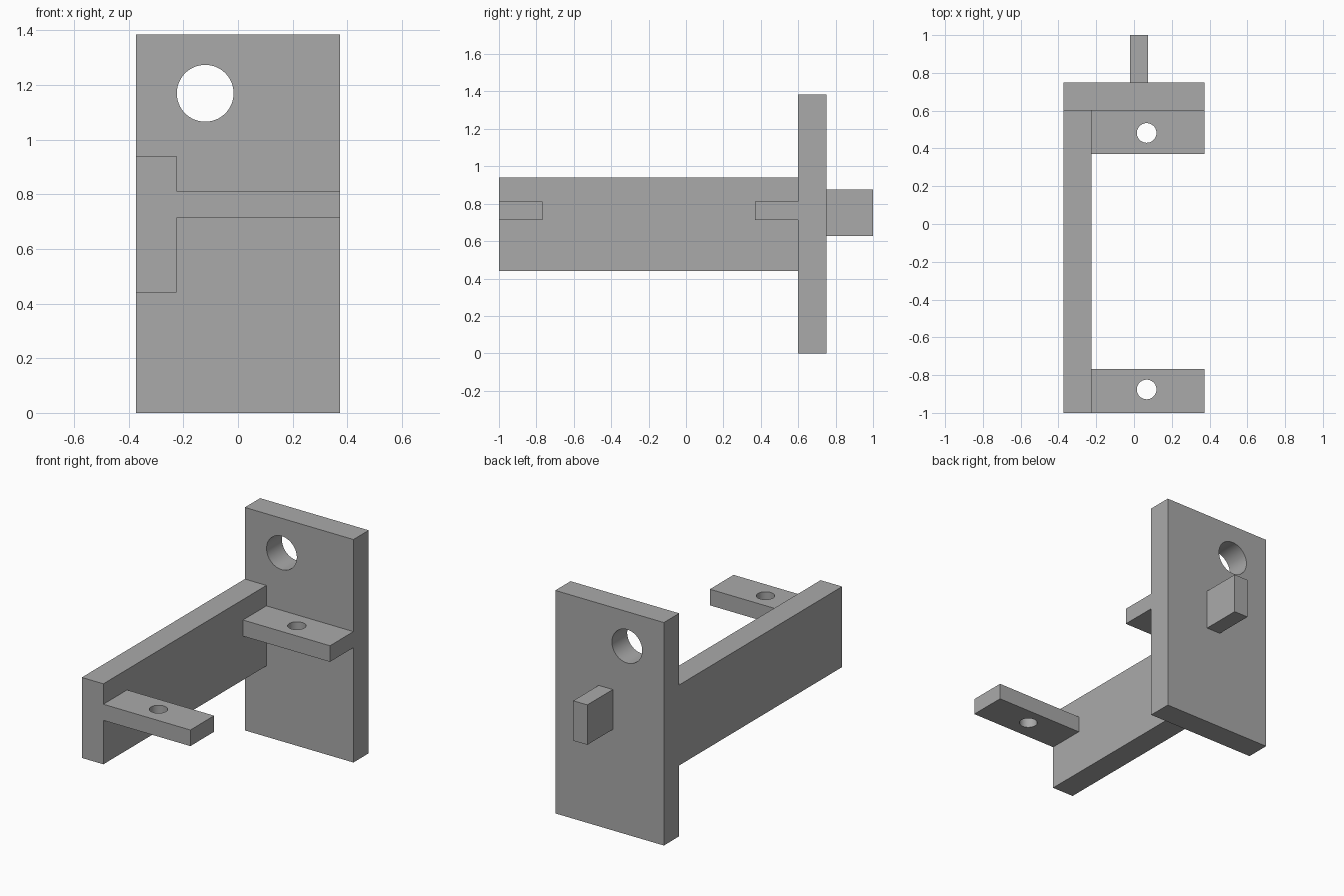
import bpy
from math import pi
from mathutils import Vector

old = bpy.data.objects.get("Cube")
if old:
    bpy.data.objects.remove(old, do_unlink=True)

# Single plain grey
grey = bpy.data.materials.new("plain grey")
grey.use_nodes = True
colour = (0.4, 0.4, 0.4, 1)
grey.diffuse_color = colour
grey.node_tree.nodes["Principled BSDF"].inputs["Base Color"].default_value = colour


def box(name, low, high):
    """Box between two opposite corners."""
    low, high = Vector(low), Vector(high)
    bpy.ops.mesh.primitive_cube_add(size=1, location=(low + high) / 2)
    part = bpy.context.object
    part.name = name
    part.scale = high - low
    bpy.ops.object.transform_apply(location=False, rotation=False, scale=True)
    part.data.materials.append(grey)
    return part


def drill(part, centre, radius, rotation=(0, 0, 0)):
    """Cut a round through hole and keep its wall smooth."""
    bpy.ops.mesh.primitive_cylinder_add(
        vertices=64, radius=radius, depth=0.5, location=centre, rotation=rotation)
    cutter = bpy.context.object
    cutter.hide_render = True
    cutter.data.materials.append(grey)
    hole = part.modifiers.new("hole", "BOOLEAN")
    hole.operation = "DIFFERENCE"
    hole.solver = "EXACT"
    hole.object = cutter
    bpy.ops.object.select_all(action="DESELECT")
    part.select_set(True)
    bpy.context.view_layer.objects.active = part
    bpy.ops.object.modifier_apply(modifier=hole.name)
    bpy.data.objects.remove(cutter, do_unlink=True)
    bpy.ops.object.shade_smooth_by_angle()


RIGHT, LEFT = -0.373, 0.373
ARM_INNER = -0.225
PLATE_FRONT, PLATE_BACK = 0.6, 0.75

# Upright plate with its large hole
plate = box("back_plate", (RIGHT, PLATE_FRONT, 0), (LEFT, PLATE_BACK, 1.385))
drill(plate, (-0.12, 0.675, 1.17), 0.104, (pi / 2, 0, 0))

# Long arm reaching forward
box("side_arm", (RIGHT, -1, 0.44), (ARM_INNER, PLATE_FRONT, 0.94))

# Drilled tabs at either end of the arm
for name, front, back, hole_y in (("front_tab", -1, -0.767, -0.876),
                                  ("rear_tab", 0.37, PLATE_FRONT, 0.482)):
    tab = box(name, (ARM_INNER, front, 0.713), (LEFT, back, 0.813))
    drill(tab, (0.067, hole_y, 0.763), 0.052)

# Peg on the back of the plate
box("rear_peg", (-0.022, PLATE_BACK, 0.627), (0.075, 1, 0.875))
